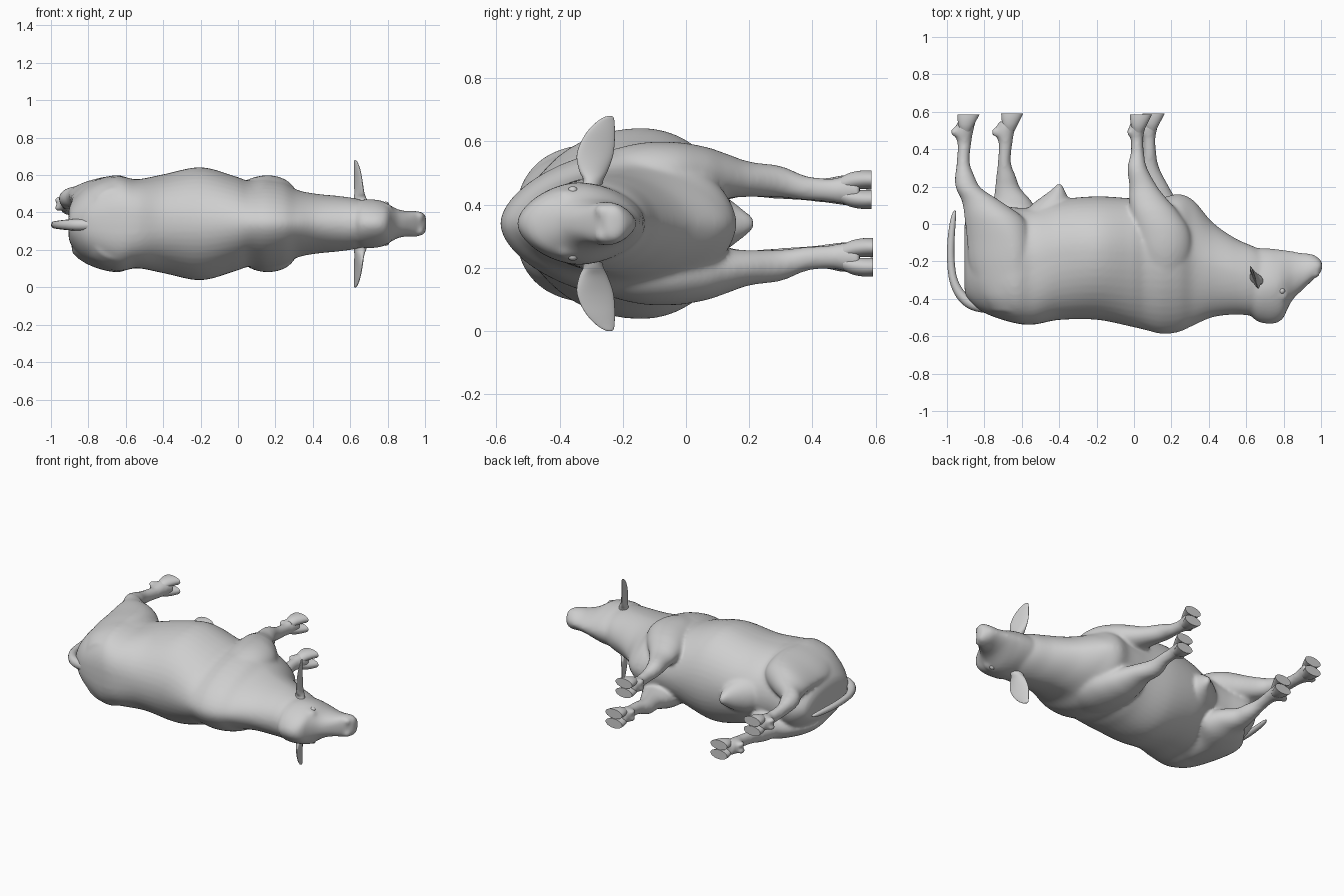
import bpy, bmesh, math
from mathutils import Vector, Matrix

C = 0.34          # mid plane of the animal, which lies on its side
SEG = 48

grey = bpy.data.materials.new("hide_grey")
grey.diffuse_color = (0.62, 0.62, 0.62, 1)


def spline(rows, sub):
    """Smoothly interpolate rows of numbers."""
    out = []
    for i in range(len(rows) - 1):
        p0, p1 = rows[max(i - 1, 0)], rows[i]
        p2, p3 = rows[i + 1], rows[min(i + 2, len(rows) - 1)]
        for k in range(sub):
            t = k / sub
            out.append([0.5 * (2 * b + (c - a) * t + (2 * a - 5 * b + 4 * c - d) * t * t
                               + (3 * b - a - 3 * c + d) * t ** 3)
                        for a, b, c, d in zip(p0, p1, p2, p3)])
    return out + [list(rows[-1])]


def loft(bm, rows, axis, sub=8):
    """Rows: position, a0, a1, b centre, b half [, a middle, power at a0, power at a1]."""
    full = [tuple(r) if len(r) == 8 else tuple(r) + ((r[1] + r[2]) / 2, 2, 2) for r in rows]
    rings = []
    for s, a0, a1, bc, bh, mid, n0, n1 in spline(full, sub):
        ring = []
        for i in range(SEG):
            t = 2 * math.pi * i / SEG
            sn, cs = math.sin(t), math.cos(t)
            e = 2 / (n1 if sn > 0 else n0)
            a = mid + ((a1 - mid) if sn > 0 else (a0 - mid)) * abs(sn) ** e
            b = bc + math.copysign(bh * abs(cs) ** e, cs)
            co = {"x": (s, a, b), "y": (a, s, b), "z": (b, a, s)}[axis]
            ring.append(bm.verts.new(co))
        rings.append(ring)
    for r, q in zip(rings, rings[1:]):
        for i in range(SEG):
            j = (i + 1) % SEG
            bm.faces.new((r[i], r[j], q[j], q[i]))
    bm.faces.new(rings[0])
    bm.faces.new(rings[-1])


def ball(bm, pos, size):
    m = Matrix.Translation(Vector(pos)) @ Matrix.Diagonal((*size, 1))
    bmesh.ops.create_uvsphere(bm, u_segments=16, v_segments=10, radius=1, matrix=m)


def finish(bm, name):
    bmesh.ops.recalc_face_normals(bm, faces=bm.faces)
    me = bpy.data.meshes.new(name)
    bm.to_mesh(me)
    bm.free()
    me.materials.append(grey)
    ob = bpy.data.objects.new(name, me)
    bpy.context.collection.objects.link(ob)
    bpy.context.view_layer.objects.active = ob
    bpy.ops.object.select_all(action='DESELECT')
    ob.select_set(True)
    bpy.ops.object.shade_smooth_by_angle(angle=math.radians(50))
    return ob


def shifted(rows, dx, side, start, length):
    """Mirror a leg to one side and swing its lower part along x."""
    out = []
    for row in rows:
        y, x0, x1, off, hz = row[:5]
        mid, n0 = row[5:] if len(row) > 5 else ((x0 + x1) / 2, 2)
        t = min(max((y - start) / length, 0), 1)
        d = dx * t * t * (3 - 2 * t)
        out.append((y, x0 + d, x1 + d, C + side * off, hz, mid + d, n0, 2))
    return out


# trunk and neck
trunk = [(-.907, -.34, -.02, C, .06, -.2, 2, 2), (-.888, -.40, .06, C, .12, -.2, 2.2, 2),
         (-.80, -.475, .11, C, .205, -.2, 2.4, 2), (-.65, -.527, .09, C, .254, -.23, 2.7, 2),
         (-.54, -.538, .09, C, .238, -.2, 2.7, 2), (-.40, -.513, .13, C, .264, -.15, 2.2, 2),
         (-.20, -.512, .148, C, .302, -.14, 2, 2), (-.02, -.548, .138, C, .255, -.15, 1.9, 2),
         (.06, -.567, .138, C, .230, -.15, 1.8, 2), (.15, -.588, .142, C, .242, -.15, 1.75, 1.9),
         (.24, -.578, .16, C, .226, -.15, 1.75, 1.8), (.32, -.542, .125, C, .18, -.18, 1.8, 1.7),
         (.42, -.499, .01, C, .16, -.22, 1.9, 1.7), (.54, -.484, -.075, C, .148, -.26, 2, 1.8),
         (.64, -.488, -.12, C, .132, -.3, 2, 2), (.72, -.46, -.16, C, .10, -.3, 2, 2)]
# head
head = [(.60, -.45, -.18, C, .09, -.32, 2, 2), (.65, -.515, -.132, C, .125, -.34, 1.8, 1.9),
        (.72, -.535, -.130, C, .130, -.34, 1.7, 1.8), (.77, -.526, -.135, C, .122, -.33, 1.8, 1.7),
        (.80, -.50, -.138, C, .108, -.32, 2, 1.7), (.825, -.445, -.142, C, .092, -.30, 2.2, 1.7),
        (.855, -.397, -.147, C, .077, -.28, 2.3, 1.7), (.90, -.353, -.155, C, .068, -.26, 2.4, 1.7),
        (.95, -.305, -.16, C, .069, -.245, 2.5, 1.7), (.985, -.27, -.18, C, .061, -.23, 2.5, 1.8),
        (1.006, -.248, -.203, C, .044, -.225, 2.5, 2)]
# legs: y, x back, x front, side offset, half thickness [, x middle, back power]
fore = [(-.42, .08, .22, .09, .05), (-.3, .05, .27, .125, .085), (-.16, .02, .31, .145, .107),
        (-.04, .0, .30, .155, .103), (.06, -.018, .24, .157, .086), (.13, -.025, .18, .15, .07),
        (.2, -.025, .125, .14, .056), (.3, -.035, .07, .132, .05), (.38, -.018, .054, .112, .039),
        (.46, -.018, .05, .105, .038), (.51, -.026, .06, .106, .048), (.55, -.018, .068, .106, .049)]
hind = [(-.47, -.76, -.56, .11, .08, -.64, 1.8), (-.38, -.83, -.54, .12, .115, -.64, 1.7),
        (-.22, -.88, -.535, .13, .127, -.64, 1.6), (-.08, -.895, -.545, .14, .117, -.66, 1.6),
        (.03, -.907, -.59, .148, .095, -.72, 1.7), (.12, -.92, -.71, .142, .069, -.81, 2),
        (.19, -.952, -.815, .14, .055), (.25, -.957, -.85, .13, .049),
        (.33, -.948, -.878, .115, .04), (.43, -.944, -.87, .105, .038),
        (.49, -.962, -.86, .106, .047), (.55, -.942, -.846, .106, .049)]
udder = [(0, -.62, -.26, C, .15), (.09, -.56, -.325, C, .105), (.14, -.50, -.352, C, .075),
         (.18, -.445, -.37, C, .045), (.205, -.42, -.382, C, .026), (.216, -.41, -.39, C, .012)]

bm = bmesh.new()
loft(bm, trunk, "x")
loft(bm, head, "x")
loft(bm, udder, "y")
for side in (1, -1):
    loft(bm, shifted(fore, 0 if side > 0 else .065, side, -.1, .35), "y")
    loft(bm, shifted(hind, 0 if side > 0 else .22, side, -.12, .36), "y")
    ball(bm, (.78, -.38, C + side * .085), (.045, .035, .027))    # brow
    ball(bm, (.97, -.268, C + side * .04), (.026, .02, .022))     # nostril
    for heel in (-.962 if side > 0 else -.745, -.022 if side > 0 else .043):
        for k in (-1, 1):                                         # dewclaws
            ball(bm, (heel, .492, C + side * .106 + k * .022), (.018, .026, .017))
body = finish(bm, "body")
rm = body.modifiers.new("blend", 'REMESH')
rm.mode = 'VOXEL'
rm.voxel_size = .0105
rm.use_smooth_shade = True
sm = body.modifiers.new("soften", 'SMOOTH')
sm.factor = .5
sm.iterations = 9

# cloven hooves
for name, heel, far_dx in (("front", -.022, .068), ("hind", -.945, .235)):
    for side in (1, -1):
        x = heel + (0 if side > 0 else far_dx)
        dy = 0 if side > 0 else .006
        bm = bmesh.new()
        for k in (-1, 1):
            z = C + side * .107 + k * .031
            loft(bm, [(.49 + dy, x + .02, x + .07, z - k * .013, .022),
                      (.52 + dy, x + .008, x + .085, z - k * .004, .027),
                      (.555 + dy, x + .002, x + .103, z, .0295),
                      (.586 + dy, x, x + .119, z, .030)], "y", 3)
        finish(bm, f"{name}_hoof_{'upper' if side > 0 else 'lower'}")

# ears and eyes
for side, tag in ((1, "upper"), (-1, "lower")):
    ear = [(.09, -.34, -.27, .64, .04), (.135, -.325, -.262, .638, .032),
           (.165, -.337, -.248, .634, .022), (.21, -.346, -.232, .631, .014),
           (.25, -.336, -.226, .63, .01), (.29, -.313, -.225, .63, .008),
           (.32, -.284, -.226, .63, .006), (.335, -.262, -.229, .63, .005),
           (.34, -.248, -.235, .63, .003)]
    bm = bmesh.new()
    loft(bm, [(C + side * r[0], *r[1:]) for r in ear], "z", 4)
    for v in bm.verts:                                            # slant the leaf
        v.co.x -= .35 * (v.co.y + .25)
    finish(bm, "ear_" + tag)
    bm = bmesh.new()
    ball(bm, (.79, -.358, C + side * .104), (.017, .016, .014))
    finish(bm, "eye_" + tag)

# tail
path = [(-.76, -.45, .03), (-.86, -.43, .031), (-.925, -.38, .027), (-.965, -.30, .022),
        (-.979, -.20, .02), (-.979, -.10, .019), (-.97, 0, .016), (-.962, .05, .011),
        (-.957, .072, .004)]
cu = bpy.data.curves.new("tail_path", 'CURVE')
cu.dimensions = '3D'
cu.bevel_depth = 1
cu.bevel_resolution = 4
cu.use_fill_caps = True
pts = spline(path, 4)
sp = cu.splines.new('POLY')
sp.points.add(len(pts) - 1)
for p, (x, y, r) in zip(sp.points, pts):
    p.co = (x, y, C - .006, 1)
    p.radius = r
sp.use_smooth = True
cu.materials.append(grey)
bpy.context.collection.objects.link(bpy.data.objects.new("tail", cu))
